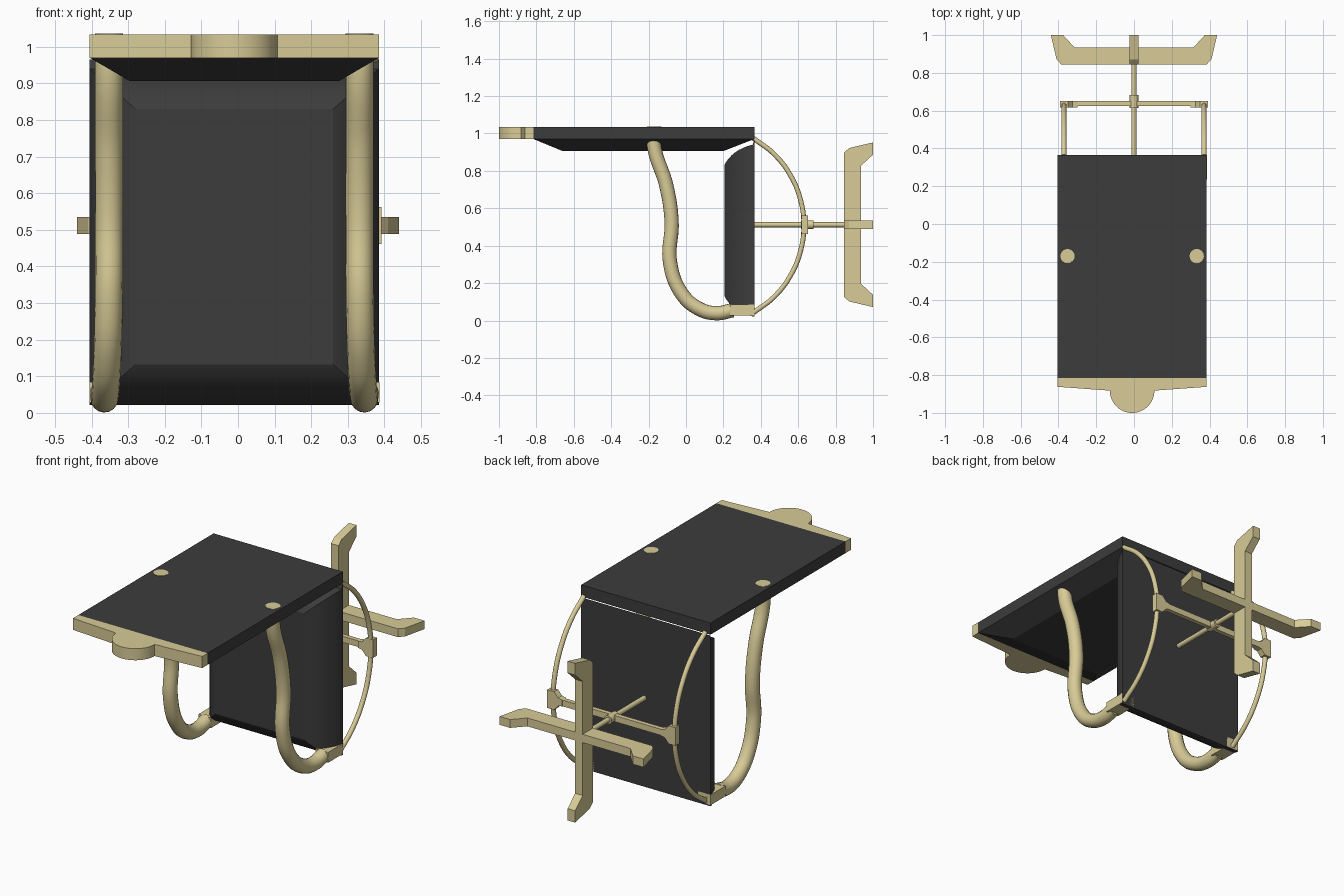
import bpy, bmesh, math
from mathutils import Vector

if "Cube" in bpy.data.objects:
    bpy.data.objects.remove(bpy.data.objects["Cube"])

CX = -0.01  # centre line of the seat and its frame


def material(name, rgb):
    m = bpy.data.materials.new(name)
    m.diffuse_color = (*rgb, 1)
    m.use_nodes = True
    m.node_tree.nodes["Principled BSDF"].inputs["Base Color"].default_value = m.diffuse_color
    return m


DARK = material("dark_leather", (0.045, 0.045, 0.045))
CREAM = material("cream_metal", (0.69, 0.60, 0.31))


def finish(name, bm, mat, angle=None):
    bmesh.ops.recalc_face_normals(bm, faces=bm.faces)
    me = bpy.data.meshes.new(name)
    bm.to_mesh(me)
    bm.free()
    ob = bpy.data.objects.new(name, me)
    bpy.context.collection.objects.link(ob)
    me.materials.append(mat)
    if angle:
        smooth(ob, angle)
    return ob


def smooth(ob, angle):
    bpy.ops.object.select_all(action='DESELECT')
    ob.select_set(True)
    bpy.context.view_layer.objects.active = ob
    bpy.ops.object.shade_smooth_by_angle(angle=math.radians(angle))


def loft(name, rings, mat, angle=None):
    """Skin equal-length rings of points and cap both ends."""
    bm = bmesh.new()
    vs = [[bm.verts.new(p) for p in r] for r in rings]
    n = len(vs[0])
    for a, b in zip(vs, vs[1:]):
        for i in range(n):
            j = (i + 1) % n
            bm.faces.new((a[i], a[j], b[j], b[i]))
    bm.faces.new(vs[0])
    bm.faces.new(vs[-1])
    return finish(name, bm, mat, angle)


def rect(x0, x1, a0, a1, place):
    return [place(x, a) for x, a in ((x0, a0), (x1, a0), (x1, a1), (x0, a1))]


def box(name, x0, x1, y0, y1, z0, z1, mat):
    return loft(name, [rect(x0, x1, y0, y1, lambda x, y, z=z: (x, y, z)) for z in (z0, z1)], mat)


def prism(name, pts, lo, hi, place, mat, angle=None):
    return loft(name, [[place(a, b, d) for a, b in pts] for d in (lo, hi)], mat, angle)


def rod(name, x, z, y0, y1, r, n=24):
    ring = [(x + r * math.cos(2 * math.pi * i / n), z + r * math.sin(2 * math.pi * i / n)) for i in range(n)]
    return prism(name, ring, y0, y1, lambda a, b, d: (a, d, b), CREAM, 30)


def tube(name, pts, r):
    cu = bpy.data.curves.new(name, 'CURVE')
    cu.dimensions = '3D'
    cu.bevel_depth = r
    cu.bevel_resolution = 6
    cu.resolution_u = 10
    cu.use_fill_caps = True
    sp = cu.splines.new('BEZIER')
    sp.bezier_points.add(len(pts) - 1)
    for bp, p in zip(sp.bezier_points, pts):
        bp.co = p
        bp.handle_left_type = bp.handle_right_type = 'AUTO'
    ob = bpy.data.objects.new(name, cu)
    bpy.context.collection.objects.link(ob)
    cu.materials.append(CREAM)
    bpy.ops.object.select_all(action='DESELECT')
    ob.select_set(True)
    bpy.context.view_layer.objects.active = ob
    bpy.ops.object.convert(target='MESH')
    smooth(bpy.context.object, 40)


# Top slab with a tapered underside
X0, X1 = -0.405, 0.385
loft("top_slab", [rect(X0 + i, X1 - i, -0.815 + f, 0.365 - b, lambda x, y, z=z: (x, y, z))
                  for z, i, f, b in ((1.034, 0, 0, 0), (0.97, 0, 0, 0), (0.906, 0.11, 0.155, 0.165))], DARK)

# Front plate with a rounded tab
tab = [(CX + 0.118 * math.cos(a), -0.882 + 0.118 * math.sin(a))
       for a in (math.pi + math.pi * i / 32 for i in range(33))]
prism("front_plate", [(X1, -0.815), (X0, -0.815), (X0, -0.862)] + tab + [(X1, -0.862)],
      0.97, 1.034, lambda a, b, d: (a, b, d), CREAM, 30)

# Upright panel with a rounded cushion front
rings = [rect(X0, X1, 0.022, 0.965, lambda x, z: (x, 0.365, z)),
         rect(X0, X1, 0.022, 0.94, lambda x, z: (x, 0.357, z))]
for i in range(1, 9):
    t = math.radians(15 + 55 * i / 8)
    t0, t1 = math.radians(15), math.radians(70)
    u = (math.cos(t0) - math.cos(t)) / (math.cos(t0) - math.cos(t1))
    w = (math.sin(t) - math.sin(t0)) / (math.sin(t1) - math.sin(t0))
    y = 0.357 - 0.152 * w
    rings.append(rect(X0 + 0.125 * u, X1 - 0.125 * u, 0.022 + 0.11 * u, 0.94 - 0.11 * u,
                      lambda x, z, y=y: (x, y, z)))
loft("upright_cushion", rings, DARK, 25)

# Side frames: thick bent tube, socket, thin rear hoop, bracket
side_path = [(0.342, -0.17, 1.036), (0.342, -0.17, 0.93), (0.342, -0.105, 0.72), (0.342, -0.077, 0.53),
             (0.343, -0.085, 0.31), (0.347, -0.02, 0.14), (0.352, 0.075, 0.06), (0.355, 0.165, 0.039),
             (0.357, 0.25, 0.055)]
R, HC = 0.538, 0.092
hoop = [(HC + R * math.cos(a), 0.508 + R * math.sin(a))
        for a in (math.radians(60 - 15 * i) for i in range(9))]
ZB = 0.512
for s, side in ((-1, "left"), (1, "right")):
    tube(side + "_frame_tube", [(CX + s * x, y, z) for x, y, z in side_path], 0.038)
    bx = sorted((CX + s * 0.32, CX + s * 0.396))
    box(side + "_socket", *bx, 0.235, 0.365, 0.028, 0.085, CREAM)
    tube(side + "_rear_hoop", [(s * 0.371, y, z) for y, z in hoop], 0.013)
    bracket = [(0.30, -0.017), (0.325, -0.022), (0.35, -0.05), (0.392, -0.05),
               (0.392, 0.05), (0.35, 0.05), (0.325, 0.022), (0.30, 0.017)]
    prism(side + "_bracket", [(s * a, ZB + b) for a, b in bracket], 0.617, 0.652,
          lambda a, b, d: (a, d, b), CREAM)

# Rear crossbar, centre rod and collar
box("crossbar", -0.36, 0.36, 0.625, 0.65, ZB - 0.017, ZB + 0.017, CREAM)
rod("centre_rod", 0, ZB, 0.36, 0.86, 0.0135)
rod("rod_collar", 0, ZB, 0.615, 0.682, 0.023)

# Four-armed rear base with flared ends
half = [(0.385, 0.845), (0.41, 0.872), (0.44, 1.0), (0.375, 1.0), (0.315, 0.935)]
arm = half + [(-a, y) for a, y in reversed(half)]
prism("base_arm_horizontal", arm, ZB - 0.023, ZB + 0.023, lambda a, y, d: (a, y, d), CREAM)
prism("base_arm_vertical", arm, -0.023, 0.023, lambda a, y, d: (d, y, ZB + a), CREAM)
